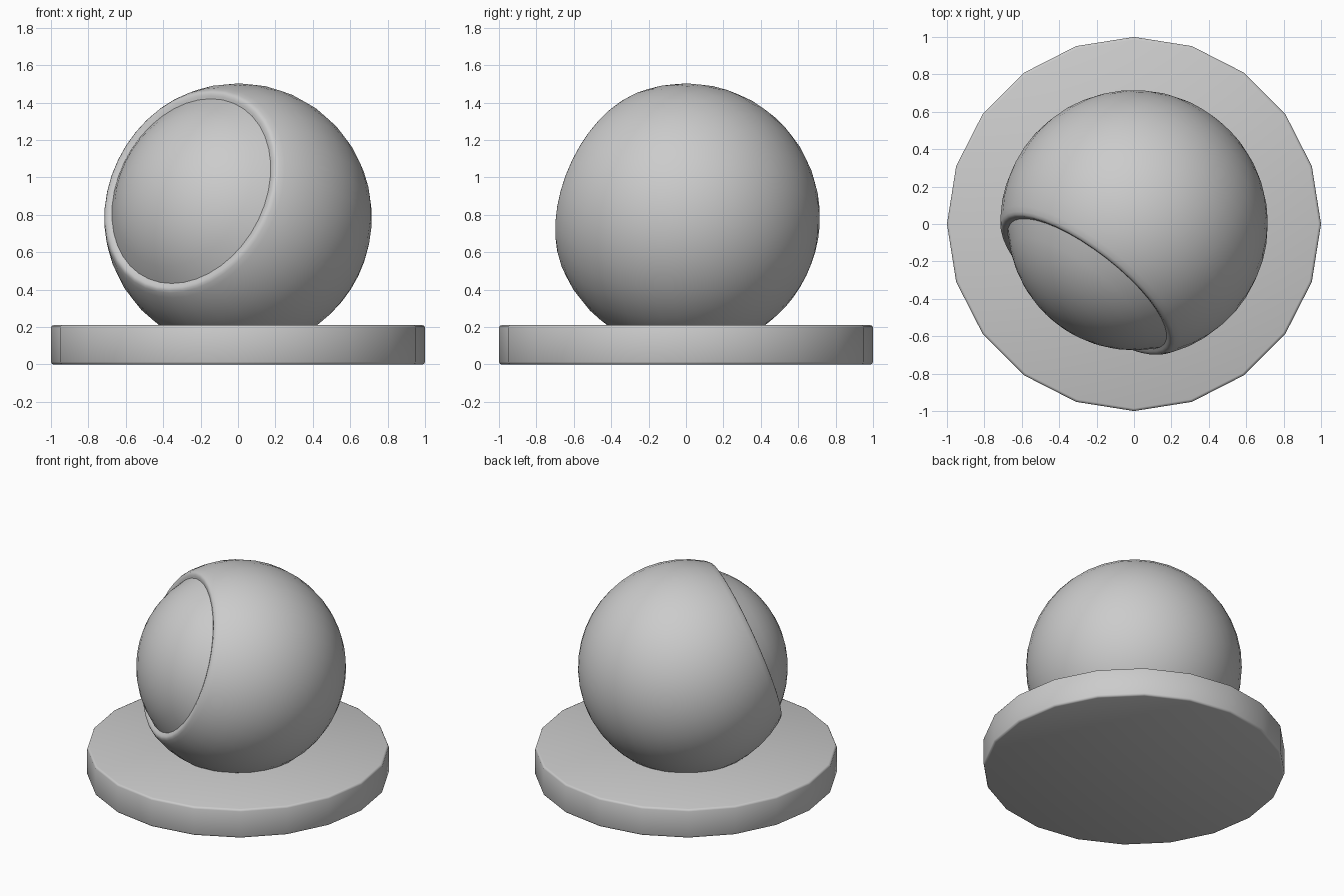
import bpy, bmesh
from math import sin, cos, radians
from mathutils import Vector, Matrix

if "Cube" in bpy.data.objects:
    bpy.data.objects.remove(bpy.data.objects["Cube"])


def make_object(name, bm, angle=40):
    bmesh.ops.recalc_face_normals(bm, faces=bm.faces)
    mesh = bpy.data.meshes.new(name)
    bm.to_mesh(mesh)
    bm.free()
    obj = bpy.data.objects.new(name, mesh)
    bpy.context.collection.objects.link(obj)
    bpy.ops.object.select_all(action='DESELECT')
    obj.select_set(True)
    bpy.context.view_layer.objects.active = obj
    bpy.ops.object.shade_smooth_by_angle(angle=radians(angle))
    return obj


# Round 20-sided base with softened rims
bm = bmesh.new()
bmesh.ops.create_cone(bm, cap_ends=True, segments=20, radius1=1, radius2=1, depth=0.21,
                      matrix=Matrix.Translation((0, 0, 0.105)))
rims = [e for e in bm.edges if abs(e.verts[0].co.z - e.verts[1].co.z) < 1e-4]
bmesh.ops.bevel(bm, geom=rims, offset=0.014, segments=2, profile=0.5, affect='EDGES')
make_object("base", bm, 50)

# Ball: (polar angle, radius) profile lathed around the tilted opening axis,
# with a slightly sunken cap and a rounded shell lip
profile = [(i * 7, 0.675) for i in range(8)]
profile += [(50.6, 0.676), (51.0, 0.69), (51.5, 0.703), (52.3, 0.711), (53.5, 0.714), (56, 0.716)]
profile += [(56 + i * 124 / 16, 0.716) for i in range(1, 17)]
profile.sort()

bm = bmesh.new()
segments = 40
axis = Vector((-0.25, -0.32, 0.14)).normalized()
place = Matrix.Translation((0, 0, 0.787)) @ axis.to_track_quat('Z', 'Y').to_matrix().to_4x4()
verts = [bm.verts.new((r * sin(radians(a)), 0, r * cos(radians(a)))) for a, r in profile]
edges = [bm.edges.new(pair) for pair in zip(verts, verts[1:])]
bmesh.ops.spin(bm, geom=verts + edges, cent=(0, 0, 0), axis=(0, 0, 1),
               angle=radians(360), steps=segments, use_duplicate=False)
bmesh.ops.remove_doubles(bm, verts=bm.verts, dist=0.0005)
bm.transform(place)
make_object("ball", bm, 60)
